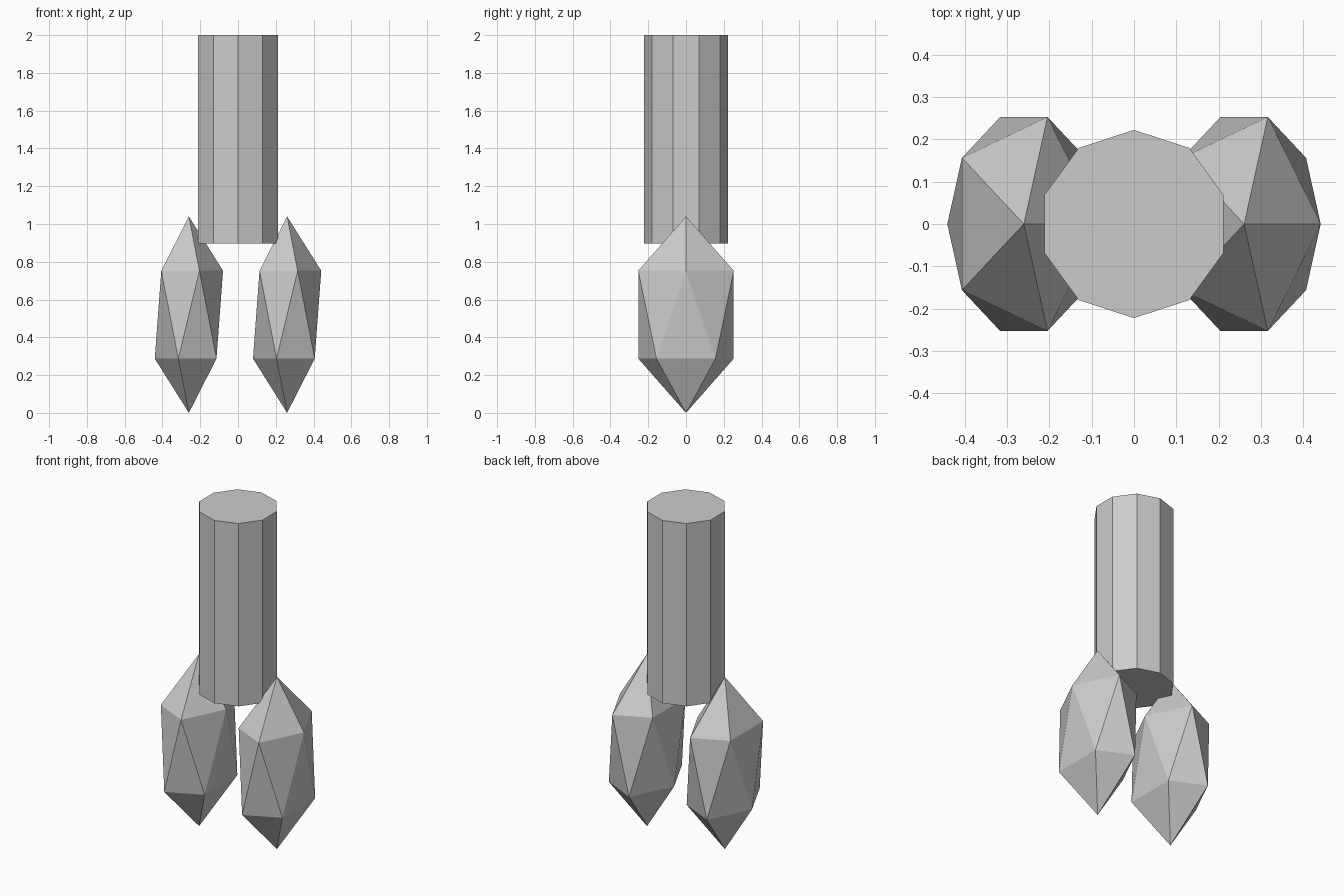
import bpy

if "Cube" in bpy.data.objects:
    bpy.data.objects.remove(bpy.data.objects["Cube"])

# Upright ten-sided shaft
bottom, top = 0.896, 2.0
bpy.ops.mesh.primitive_cylinder_add(vertices=10, radius=0.222, depth=top - bottom,
                                    location=(0, 0, (top + bottom) / 2))
bpy.context.object.name = "shaft"

# Two stretched faceted lobes at the base, both facing the same way
for name, x in (("left_lobe", -0.26), ("right_lobe", 0.26)):
    bpy.ops.mesh.primitive_ico_sphere_add(subdivisions=1, radius=1, location=(x, 0, 0.52))
    lobe = bpy.context.object
    lobe.name = name
    lobe.scale = (0.202, 0.297, 0.52)
